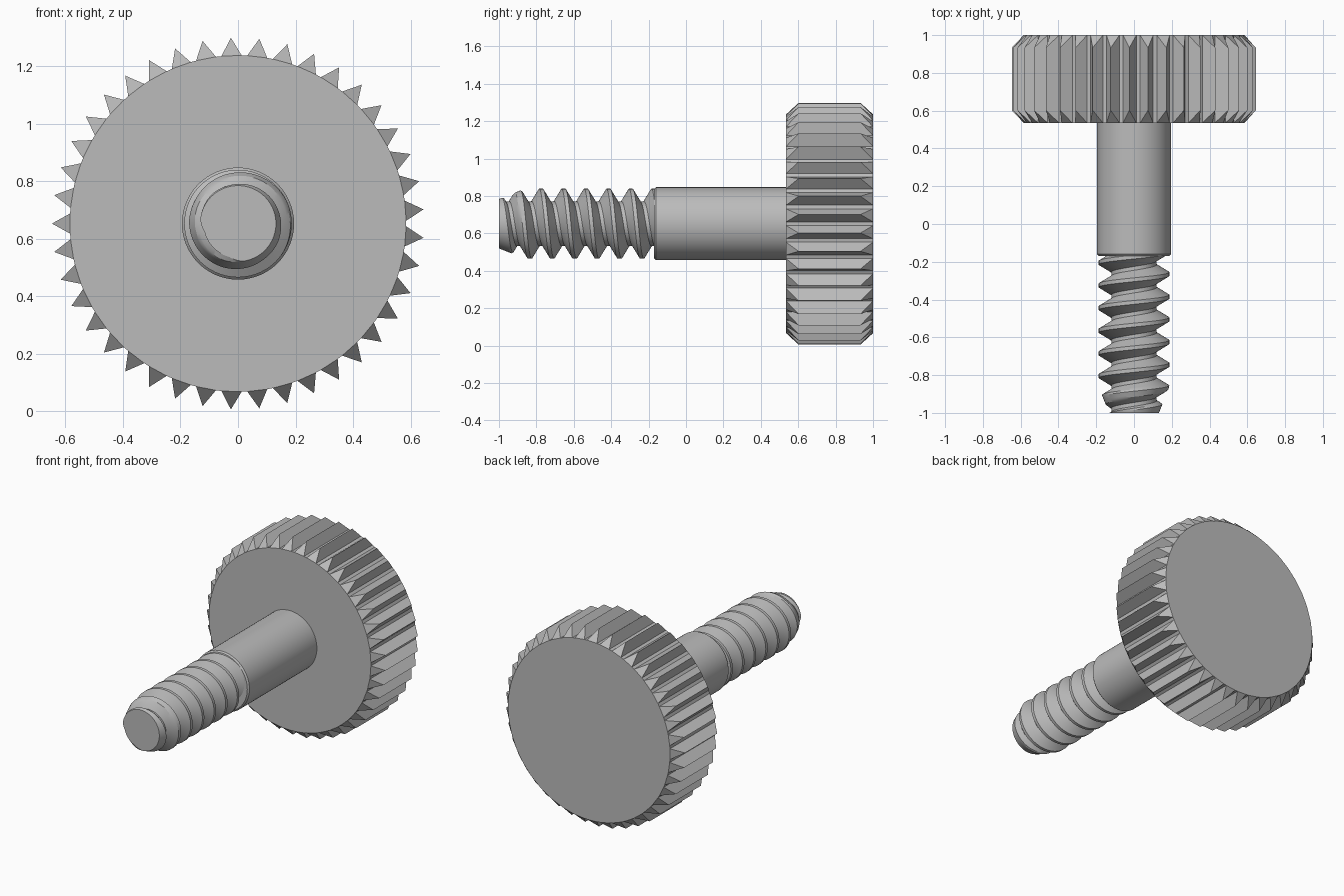
import bpy, bmesh
from math import sin, cos, pi, radians, floor

if "Cube" in bpy.data.objects:
    bpy.data.objects.remove(bpy.data.objects["Cube"], do_unlink=True)

AXIS_Z = 0.652

steel = bpy.data.materials.new("steel grey")
steel.use_nodes = True
GREY = (0.5, 0.5, 0.5, 1)
steel.diffuse_color = GREY
steel.node_tree.nodes["Principled BSDF"].inputs["Base Color"].default_value = GREY


def polar(r, angle, y):
    """Point around the screw axis, which runs along y."""
    return (r * cos(angle), y, AXIS_Z + r * sin(angle))


def finish(bm, name):
    bmesh.ops.remove_doubles(bm, verts=bm.verts, dist=0.0001)
    bmesh.ops.recalc_face_normals(bm, faces=bm.faces)
    mesh = bpy.data.meshes.new(name)
    bm.to_mesh(mesh)
    bm.free()
    mesh.materials.append(steel)
    obj = bpy.data.objects.new(name, mesh)
    bpy.context.collection.objects.link(obj)
    bpy.ops.object.select_all(action='DESELECT')
    obj.select_set(True)
    bpy.context.view_layer.objects.active = obj
    bpy.ops.object.shade_smooth_by_angle(angle=radians(25))


# Knurled head: ridges with chamfered ends around a disc
def knurled_head(front=0.535, back=1.0, core=0.585, tip=0.647, chamfer=0.067,
                 teeth=41, half_width=0.06):
    bm = bmesh.new()
    step = 2 * pi / teeth
    rims = {front: [], back: []}
    crests = []
    for i in range(teeth):
        a = pi + i * step
        for y, rim in rims.items():
            rim.append(bm.verts.new(polar(core, a - half_width, y)))
            rim.append(bm.verts.new(polar(core, a + half_width, y)))
        crests.append([bm.verts.new(polar(tip, a, front + chamfer)),
                       bm.verts.new(polar(tip, a, back - chamfer))])
    f, b = rims[front], rims[back]
    for i, (cf, cb) in enumerate(crests):
        l, r, n = 2 * i, 2 * i + 1, (2 * i + 2) % len(f)
        bm.faces.new((f[l], cf, cb, b[l]))
        bm.faces.new((f[r], b[r], cb, cf))
        bm.faces.new((f[l], f[r], cf))
        bm.faces.new((b[l], cb, b[r]))
        bm.faces.new((f[r], f[n], b[n], b[r]))
    bm.faces.new(f)
    bm.faces.new(b)
    finish(bm, "knurled_head")


# Plain shank with a small chamfer where the thread begins
def shank(segments=64):
    bm = bmesh.new()
    rings = []
    for r, y in ((0.186, -0.17), (0.195, -0.16), (0.195, 0.54)):
        rings.append([bm.verts.new(polar(r, 2 * pi * j / segments, y))
                      for j in range(segments)])
    for lower, upper in zip(rings, rings[1:]):
        for j in range(segments):
            k = (j + 1) % segments
            bm.faces.new((lower[j], lower[k], upper[k], upper[j]))
    bm.faces.new(rings[0])
    finish(bm, "shank")


# Helical thread: trapezoid profile swept round, tapering at the tip
def thread(start=-1.0, end=-0.165, pitch=0.12, phase=-0.265, segments=72):
    crest, root, flat = 0.187, 0.12, 0.01
    half = pitch / 2

    def radius(y, angle):
        d = (y - phase) / pitch + angle / (2 * pi)
        d = abs(d - floor(d + 0.5)) * pitch
        t = min(max((d - flat) / (half - 2 * flat), 0), 1)
        taper = 0.132 + 0.4 * (y - start)
        return min(crest + (root - crest) * t, taper)

    side = [flat, 0.02, 0.03, 0.04, half - flat]
    offsets = [-s for s in reversed(side)] + side
    rows = [phase + n * pitch + o for n in range(-8, 4) for o in offsets]
    bm = bmesh.new()
    grid = []
    for j in range(segments + 1):
        a = 2 * pi * j / segments
        column = []
        for row in rows:
            y = min(max(row - pitch * j / segments, start), end)
            column.append(bm.verts.new(polar(radius(y, a), a, y)))
        grid.append(column)
    for c, d in zip(grid, grid[1:]):
        for i in range(len(rows) - 1):
            bm.faces.new((c[i], d[i], d[i + 1], c[i + 1]))
    bmesh.ops.remove_doubles(bm, verts=bm.verts, dist=0.0001)
    # Flat end of the screw
    rim = [e for e in bm.edges if e.is_boundary
           and all(v.co.y < start + 0.001 for v in e.verts)]
    bmesh.ops.holes_fill(bm, edges=rim, sides=0)
    finish(bm, "thread")


knurled_head()
shank()
thread()
